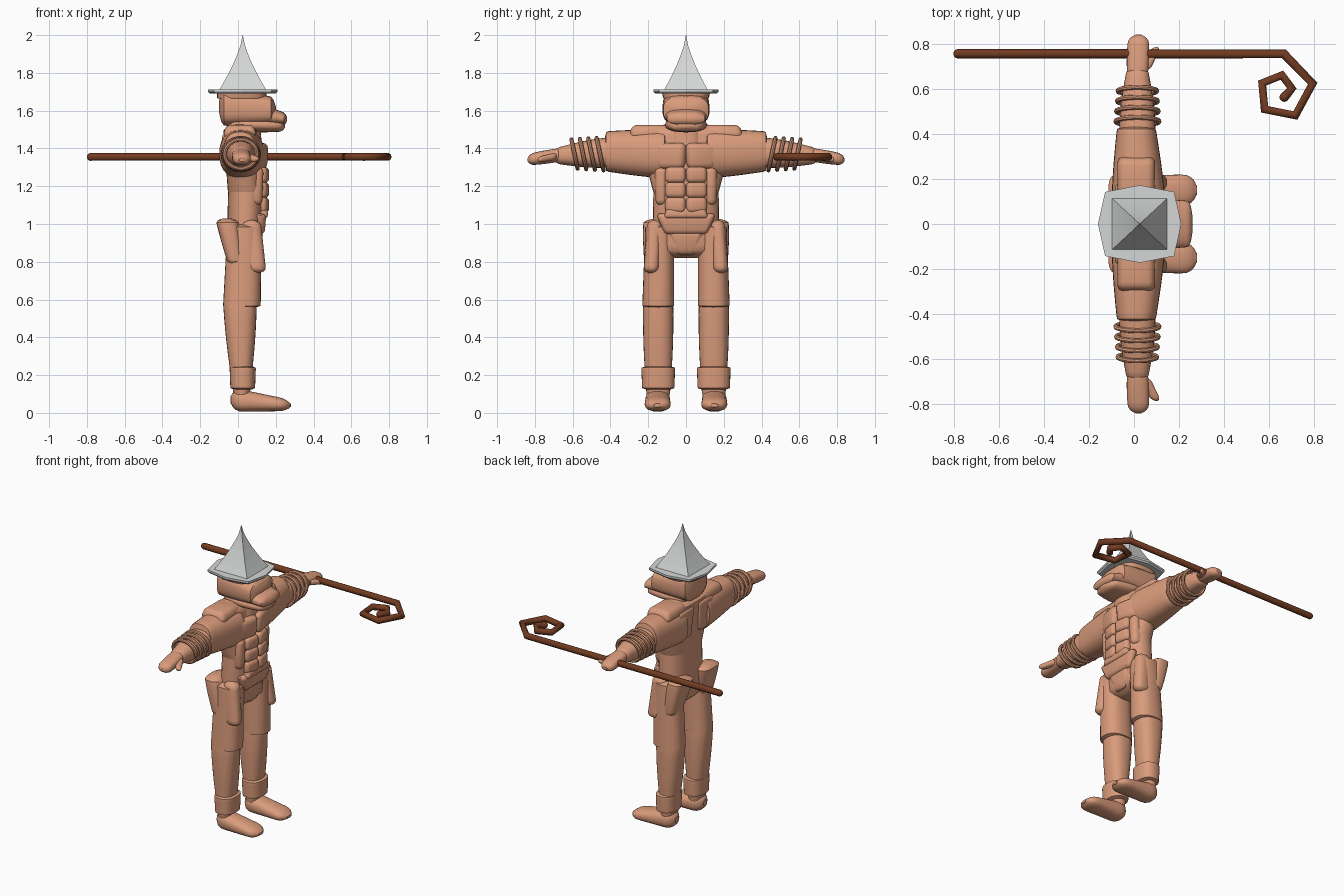
import bpy, bmesh
from math import cos, sin, pi, tau, sqrt, copysign, radians
from mathutils import Matrix, Vector

if "Cube" in bpy.data.objects:
    bpy.data.objects.remove(bpy.data.objects["Cube"], do_unlink=True)


def material(name, color):
    mat = bpy.data.materials.new(name)
    mat.diffuse_color = (*color, 1)
    mat.use_nodes = True
    shader = mat.node_tree.nodes["Principled BSDF"]
    shader.inputs["Base Color"].default_value = mat.diffuse_color
    return mat


clay = material("clay skin", (.7, .33, .2))
wood = material("dark wood", (.17, .045, .016))
steel = material("pale steel", (.66, .67, .67))


def smooth_active():
    bpy.ops.object.shade_smooth_by_angle(angle=radians(40))


def finish(name, bm, mat):
    bmesh.ops.recalc_face_normals(bm, faces=bm.faces)
    mesh = bpy.data.meshes.new(name)
    bm.to_mesh(mesh)
    bm.free()
    mesh.materials.append(mat)
    part = bpy.data.objects.new(name, mesh)
    bpy.context.collection.objects.link(part)
    bpy.ops.object.select_all(action="DESELECT")
    part.select_set(True)
    bpy.context.view_layer.objects.active = part


def skin_rings(bm, rings):
    """Join rings of vertices into a closed skin with flat ends."""
    for low, high in zip(rings, rings[1:]):
        for i in range(len(low)):
            bm.faces.new((low[i - 1], low[i], high[i], high[i - 1]))
    bm.faces.new(rings[0])
    bm.faces.new(rings[-1])


def segment(name, start, end, size_start, size_end, bulge=0, cap=.1, side=1, power=2.4):
    """Tapered body part with rounded ends; sizes are half widths across its long axis."""
    bm = bmesh.new()
    start, end = Vector(start), Vector(end)
    size_start, size_end = Vector(size_start), Vector(size_end)
    reach = [abs(d) for d in end - start]
    along = reach.index(max(reach))
    across = [axis for axis in range(3) if axis != along]
    steps, sides = 16, 28
    rings = []
    for step in range(steps + 1):
        t = (1 - cos(pi * step / steps)) / 2
        inside = min(min(t, 1 - t) / cap, 1)
        scale = max(sqrt(1 - (1 - inside) ** 2), .3) * (1 + bulge * sin(pi * t))
        half = size_start.lerp(size_end, t) * scale
        ring = []
        for i in range(sides):
            co = start.lerp(end, t)
            for axis, width, turn in zip(across, half, (cos(tau * i / sides), sin(tau * i / sides))):
                co[axis] += width * copysign(abs(turn) ** (2 / power), turn)
            co.y *= side
            ring.append(bm.verts.new(co))
        rings.append(ring)
    skin_rings(bm, rings)
    finish(name, bm, clay)
    smooth_active()


def pad(name, at, size, side=1, turn=0, taper=1):
    """Rounded armour plate; taper scales its lower edge."""
    bm = bmesh.new()
    bmesh.ops.create_cube(bm, size=1)
    for v in bm.verts:
        if v.co.z < 0:
            v.co.xy *= taper
        v.co *= Vector(size)
    bmesh.ops.bevel(bm, geom=bm.edges[:], offset=min(size) * .4, segments=3,
                    profile=.5, affect="EDGES")
    bm.transform(Matrix.Rotation(radians(turn), 4, "Z"))
    bm.transform(Matrix.Translation(at))
    bm.transform(Matrix.Diagonal((1, side, 1, 1)))
    finish(name, bm, clay)
    smooth_active()


# Torso and neck
segment("waist", start=(.03, 0, .82), end=(.05, 0, 1.3),
        size_start=(.09, .18), size_end=(.1, .17))
segment("chest", start=(.05, 0, 1.12), end=(.01, 0, 1.53),
        size_start=(.1, .16), size_end=(.09, .27))
segment("neck", start=(.03, 0, 1.4), end=(.03, 0, 1.57),
        size_start=(.1, .1), size_end=(.08, .09))

# Head with a blunt muzzle, separate jaw and a band under the helmet
segment("head", start=(-.1, 0, 1.62), end=(.2, 0, 1.6),
        size_start=(.12, .1), size_end=(.12, .07), bulge=.04, power=3)
segment("muzzle", start=(.05, 0, 1.59), end=(.26, 0, 1.555),
        size_start=(.12, .07), size_end=(.1, .03))
segment("jaw", start=(-.06, 0, 1.53), end=(.25, 0, 1.52),
        size_start=(.09, .03), size_end=(.08, .03), bulge=.3)
segment("brow_band", start=(.02, 0, 1.66), end=(.02, 0, 1.71),
        size_start=(.13, .12), size_end=(.13, .13), power=3)

# Belt armour
pad("belt_plate", at=(.12, 0, 1), size=(.06, .32, .11), taper=.7)
pad("belt_crest", at=(.13, 0, 1.06), size=(.05, .2, .06), taper=1.2)
pad("groin_plate", at=(.1, 0, .9), size=(.07, .2, .13), taper=.5)

for side, word in ((1, "left"), (-1, "right")):
    # Torso plates
    pad(word + "_chest_plate", at=(.11, .08, 1.36), size=(.08, .17, .14), side=side, turn=12, taper=.9)
    for row in range(3):
        pad(f"{word}_belly_plate_{row}", at=(.13, .055, 1.1 + row * .08),
            size=(.06, .11, .085), side=side, turn=10)
    pad(word + "_flank_plate", at=(.07, .13, 1.2), size=(.13, .07, .2), side=side, taper=.9)
    pad(word + "_shoulder_plate", at=(.01, .19, 1.49), size=(.15, .19, .07), side=side, taper=1.2)
    pad(word + "_shoulder_blade", at=(-.06, .1, 1.38), size=(.05, .16, .2), side=side, taper=.7)

    # Leg, ankle cuff and foot
    segment(word + "_thigh", start=(.035, .14, 1), end=(.02, .147, .55), side=side,
            size_start=(.09, .075), size_end=(.1, .085), cap=.04)
    segment(word + "_shin", start=(.01, .147, .6), end=(.02, .147, .07), side=side,
            size_start=(.09, .08), size_end=(.04, .06), bulge=.1, cap=.05)
    segment(word + "_ankle_cuff", start=(.025, .147, .12), end=(.025, .147, .25), side=side,
            size_start=(.065, .085), size_end=(.07, .09))
    segment(word + "_foot", start=(-.04, .15, .07), end=(.28, .15, .04), side=side,
            size_start=(.065, .065), size_end=(.07, .03), cap=.2)

    # Hip pouch and rear flap
    segment(word + "_hip_pouch", start=(.1, .185, .74), end=(.07, .165, 1.02), side=side,
            size_start=(.05, .04), size_end=(.05, .04))
    segment(word + "_rear_flap", start=(-.01, .16, .78), end=(-.06, .135, 1.03), side=side,
            size_start=(.04, .06), size_end=(.06, .09), bulge=.06, power=3)

    # Arm, hand and thumb
    segment(word + "_sleeve", start=(.02, .1, 1.37), end=(.01, .435, 1.385), side=side,
            size_start=(.12, .13), size_end=(.085, .105), cap=.05, bulge=.03)
    segment(word + "_forearm", start=(.015, .38, 1.38), end=(.015, .7, 1.36), side=side,
            size_start=(.08, .08), size_end=(.045, .04), bulge=.15)
    segment(word + "_hand", start=(.015, .64, 1.37), end=(.02, .84, 1.34), side=side,
            size_start=(.045, .035), size_end=(.045, .03), bulge=.1, cap=.2)
    segment(word + "_thumb", start=(.04, .68, 1.36), end=(.1, .785, 1.34), side=side,
            size_start=(.03, .02), size_end=(.02, .015), cap=.2)

    # Tilted forearm wraps
    for k in range(4):
        bpy.ops.mesh.primitive_torus_add(
            location=(.015, side * (.455 + k * .045), 1.37),
            rotation=(radians(90 - side * 12), 0, 0),
            major_radius=.088 - k * .003, minor_radius=.011,
            major_segments=28, minor_segments=8)
        wrap = bpy.context.object
        wrap.name = f"{word}_arm_wrap_{k}"
        wrap.scale.x = 1.08
        wrap.data.materials.append(clay)
        smooth_active()


def helmet_part(name, rings):
    """Eight-point rings of (height, corner offset, mid-edge offset), left faceted."""
    bm = bmesh.new()
    loops = []
    for height, corner, middle in rings:
        loop = []
        for i in range(8):
            reach = corner * sqrt(2) if i % 2 else middle
            angle = tau * i / 8
            loop.append(bm.verts.new((.025 + reach * cos(angle), reach * sin(angle) * .93, height)))
        loops.append(loop)
    skin_rings(bm, loops)
    finish(name, bm, steel)


# Pointed helmet on a wide brim
base, peak, width = 1.7, 2, .13
helmet_part("helmet_brim", [(base - .01, .145, .175), (base, .153, .185), (base + .013, .153, .185)])
spire = []
for step in range(7):
    t = step / 6
    offset = max(width * (1 - t) ** 1.4, .001)
    spire.append((base + (peak - base) * t, offset, offset))
helmet_part("helmet_spire", spire)

# Crook held in the left hand, curling inward as a shrinking spiral
thickness, level = .021, 1.355
path = [Vector((-.78, .755, level))]
for turn in range(8):
    angle, radius = radians(85 - 72 * turn), .165 - turn * .019
    path.append(Vector((.65 + radius * cos(angle), .59 + radius * sin(angle), level)))
curve = bpy.data.curves.new("crook", "CURVE")
curve.dimensions = "3D"
curve.bevel_depth = thickness
curve.bevel_resolution = 3
line = curve.splines.new("POLY")
line.points.add(len(path) - 1)
for point, co in zip(line.points, path):
    point.co = (*co, 1)
curve.materials.append(wood)
bpy.context.collection.objects.link(bpy.data.objects.new("crook", curve))
for name, end in (("crook_foot", path[0]), ("crook_tip", path[-1])):
    bpy.ops.mesh.primitive_uv_sphere_add(segments=14, ring_count=8, radius=thickness, location=end)
    knob = bpy.context.object
    knob.name = name
    knob.data.materials.append(wood)
    smooth_active()
